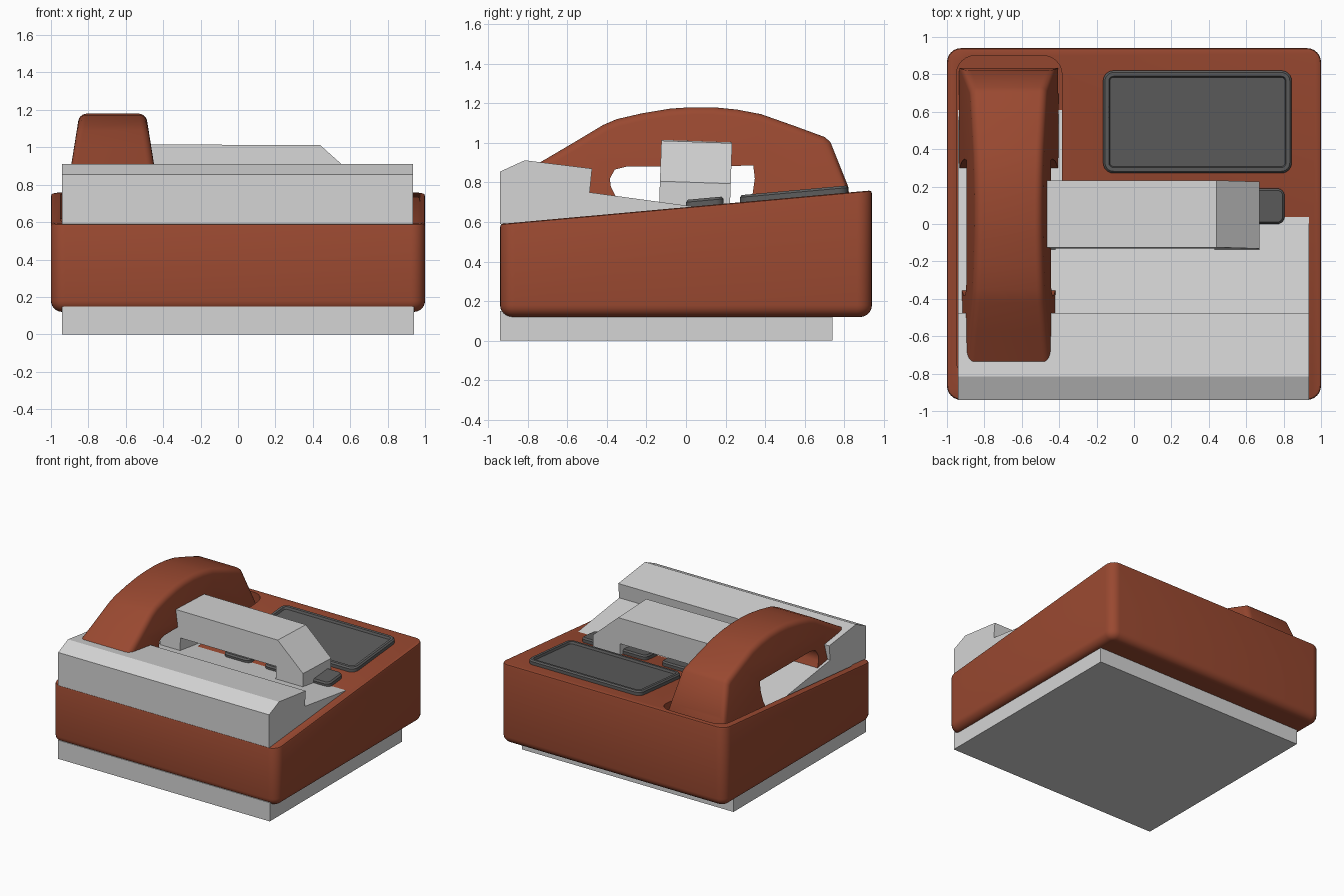
import bpy, bmesh, math
from mathutils import Matrix, Vector

if "Cube" in bpy.data.objects:
    bpy.data.objects.remove(bpy.data.objects["Cube"])


def material(name, rgb):
    m = bpy.data.materials.new(name)
    m.diffuse_color = (*rgb, 1)
    m.use_nodes = True
    m.node_tree.nodes["Principled BSDF"].inputs["Base Color"].default_value = m.diffuse_color
    return m


RED = material("terracotta", (0.32, 0.066, 0.03))
PALE = material("pale grey", (0.66, 0.66, 0.66))
DARK = material("dark grey", (0.11, 0.11, 0.11))


def top(y, lift=0.0):
    """Height of the sloping deck at depth y."""
    return 0.675 + 0.0904 * y + lift


def finish(name, bm, mat, angle=None):
    bmesh.ops.recalc_face_normals(bm, faces=bm.faces)
    me = bpy.data.meshes.new(name)
    bm.to_mesh(me)
    bm.free()
    me.materials.append(mat)
    ob = bpy.data.objects.new(name, me)
    bpy.context.collection.objects.link(ob)
    if angle:
        smooth(ob, angle)
    return ob


def smooth(ob, angle):
    bpy.ops.object.select_all(action='DESELECT')
    ob.select_set(True)
    bpy.context.view_layer.objects.active = ob
    bpy.ops.object.shade_smooth_by_angle(angle=math.radians(angle))


def outline(x0, x1, y0, y1, r, n=6):
    """Rounded rectangle, counter-clockwise."""
    pts = []
    for k, (cx, cy) in enumerate([(x1 - r, y1 - r), (x0 + r, y1 - r),
                                  (x0 + r, y0 + r), (x1 - r, y0 + r)]):
        for i in range(n + 1):
            a = math.pi / 2 * (k + i / n)
            pts.append((cx + r * math.cos(a), cy + r * math.sin(a)))
    return pts


def loft(name, x0, x1, y0, y1, r, rings, mat, angle=35):
    """Stack of rounded rectangles; each ring is (inset, height function)."""
    bm = bmesh.new()
    loops = []
    for d, zf in rings:
        pts = outline(x0 + d, x1 - d, y0 + d, y1 - d, max(r - d, 0.008))
        loops.append([bm.verts.new((x, y, zf(y))) for x, y in pts])
    n = len(loops[0])
    for a, b in zip(loops, loops[1:]):
        for i in range(n):
            j = (i + 1) % n
            bm.faces.new((a[i], a[j], b[j], b[i]))
    bm.faces.new(loops[0][::-1])
    bm.faces.new(loops[-1])
    return finish(name, bm, mat, angle)


def prism(name, pts, place, a, b, mat):
    """Profile extruded from a to b; place(u, v, w) gives the 3D point."""
    bm = bmesh.new()
    la = [bm.verts.new(place(u, v, a)) for u, v in pts]
    lb = [bm.verts.new(place(u, v, b)) for u, v in pts]
    bm.faces.new(la)
    bm.faces.new(lb[::-1])
    for i in range(len(pts)):
        j = (i + 1) % len(pts)
        bm.faces.new((la[i], la[j], lb[j], lb[i]))
    return finish(name, bm, mat)


# Body: rounded box with a sloping deck
rings = []
for i in range(7):
    a = math.pi / 2 * i / 6
    rings.append((0.06 * (1 - math.sin(a)), lambda y, z=0.18 - 0.06 * math.cos(a): z))
rings += [(0, lambda y: top(y, -0.015)), (0.004, lambda y: top(y, -0.004)),
          (0.015, lambda y: top(y))]
body = loft("body", -1, 1, -0.94, 0.94, 0.075, rings, RED)

# Handset well cut into the deck
cutter = loft("well_cutter", -0.95, -0.385, -0.83, 0.9, 0.1,
              [(0, lambda y: top(y, -0.13)), (0, lambda y: 1.0)], RED)
cutter.hide_render = True
cut = body.modifiers.new("well", 'BOOLEAN')
cut.operation = 'DIFFERENCE'
cut.solver = 'EXACT'
cut.object = cutter
bpy.context.view_layer.objects.active = body
bpy.ops.object.modifier_apply(modifier="well")
bpy.data.objects.remove(cutter)
smooth(body, 35)

# Base plinth under the body
prism("base", [(-0.939, 0), (0.74, 0), (0.74, 0.15), (-0.939, 0.15)],
      lambda u, v, w: (w, u, v), -0.94, 0.94, PALE)

# Front ledge, its tail sloping into the deck and the well
prism("front_ledge",
      [(-0.94, 0.59), (-0.94, 0.855), (-0.815, 0.912), (-0.475, 0.87),
       (-0.487, 0.75), (0.61, 0.6), (0.61, 0.55), (-0.8, 0.55)],
      lambda u, v, w: (w, u, v), -0.94, 0.935, PALE)

# Bridge bar standing on two legs
bar = prism("bridge_bar",
            [(-0.6, 0.62), (-0.6, 1.01), (0.44, 1.005), (0.67, 0.80), (0.67, 0.66),
             (0.43, 0.66), (0.43, 0.795), (-0.42, 0.795), (-0.42, 0.62)],
            lambda u, v, w: (u, w, v), -0.13, 0.228, PALE)
pivot = Vector((0, 0.05, 0.85))
bar.data.transform(Matrix.Translation(pivot) @ Matrix.Rotation(math.radians(-2), 4, 'X')
                   @ Matrix.Translation(-pivot))

# Screen: raised frame with a sunken panel
loft("screen", -0.165, 0.843, 0.272, 0.82, 0.055,
     [(0, lambda y: top(y, -0.02)), (0, lambda y: top(y, 0.025)),
      (0.01, lambda y: top(y, 0.036)), (0.03, lambda y: top(y, 0.036)),
      (0.036, lambda y: top(y, 0.018))], DARK)

# Row of buttons
for i, x in enumerate((-0.02, 0.34, 0.69)):
    loft("button_%d" % (i + 1), x - 0.115, x + 0.115, 0.0, 0.19, 0.04,
         [(0, lambda y: top(y, -0.02)), (0, lambda y: top(y, 0.025)),
          (0.01, lambda y: top(y, 0.037))], DARK)

# Handset: arched profile, narrower towards the top
arch = [(-0.74, 0.7), (-0.74, 0.90), (-0.57, 1.0), (-0.42, 1.09), (-0.35, 1.12),
        (-0.22, 1.15), (-0.08, 1.173), (0.02, 1.18), (0.14, 1.18), (0.26, 1.168),
        (0.38, 1.145), (0.55, 1.085), (0.70, 1.03), (0.73, 1.005), (0.82, 0.78),
        (0.835, 0.64), (0.29, 0.62), (0.335, 0.73), (0.348, 0.82), (0.34, 0.885),
        (0.0, 0.882), (-0.3, 0.88), (-0.36, 0.865), (-0.385, 0.82), (-0.38, 0.78),
        (-0.35, 0.72), (-0.36, 0.69)]
handset = prism("handset", arch,
                lambda u, v, w: (-0.67 + w * (0.221 - 0.16 * (v - 0.91)), u, v),
                -1, 1, RED)
bm = bmesh.new()
bm.from_mesh(handset.data)
bm.edges.ensure_lookup_table()
outer = {(round(y, 3), round(z, 3)) for y, z in arch[1:15]}
rim = [e for e in bm.edges
       if abs(e.verts[0].co.y - e.verts[1].co.y) > 0.001
       and (e.verts[0].co.x + 0.67) * (e.verts[1].co.x + 0.67) > 0
       and all((round(v.co.y, 3), round(v.co.z, 3)) in outer for v in e.verts)]
bmesh.ops.bevel(bm, geom=rim, offset=0.06, offset_type='OFFSET', segments=5,
                profile=0.5, affect='EDGES', clamp_overlap=True)
bm.to_mesh(handset.data)
bm.free()
smooth(handset, 40)
